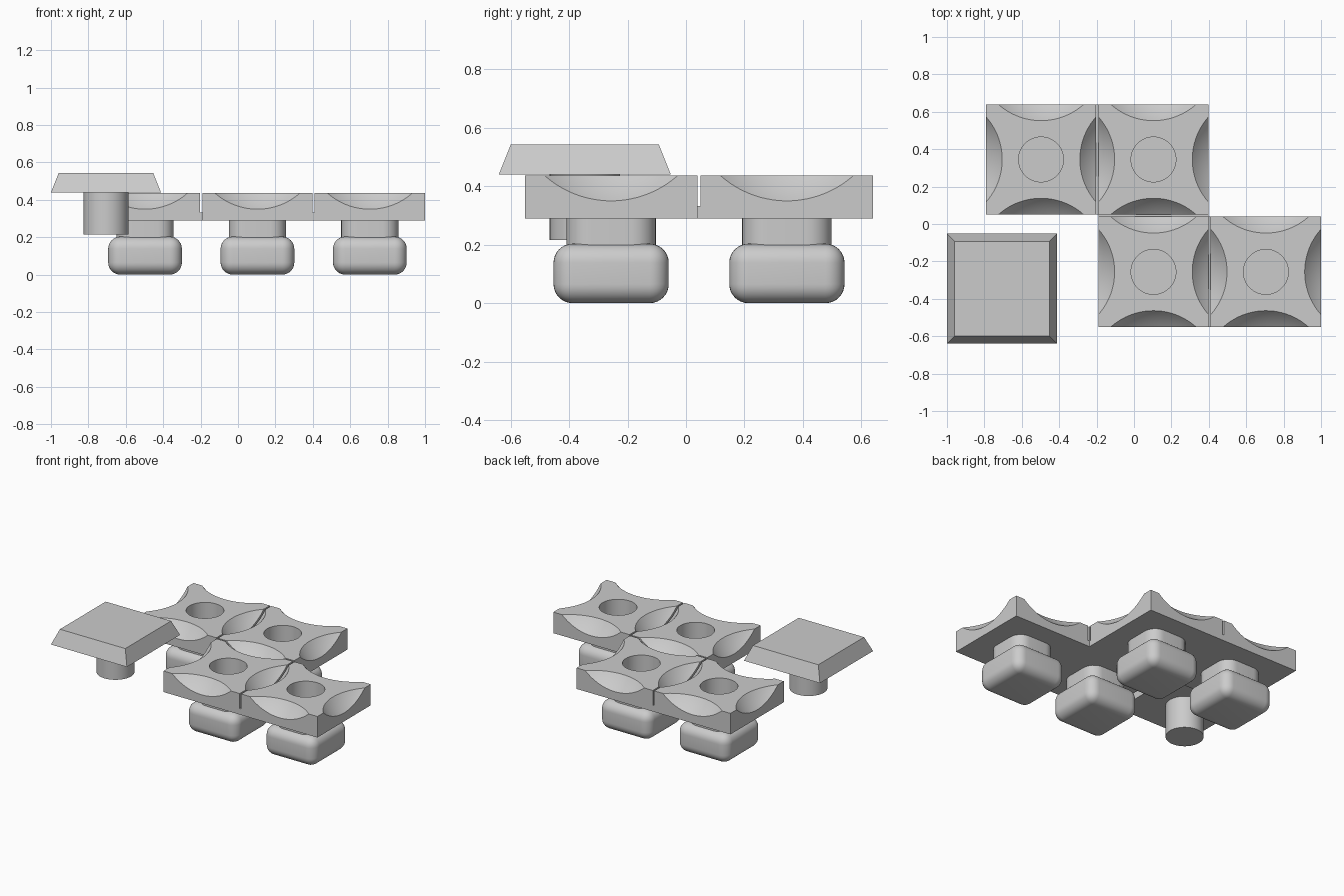
import bpy, bmesh, math
from mathutils import Matrix

if "Cube" in bpy.data.objects:
    bpy.data.objects.remove(bpy.data.objects["Cube"])

grey = bpy.data.materials.new("grey plastic")
grey.diffuse_color = (0.6, 0.6, 0.6, 1)
grey.use_nodes = True
grey.node_tree.nodes["Principled BSDF"].inputs["Base Color"].default_value = grey.diffuse_color

TOP, BOTTOM, HALF, PITCH = 0.437, 0.29, 0.295, 0.601
HINGE_TOP = 0.332
HOLE_R, HOLE_FLOOR = 0.12, 0.21


def finish(name, bm):
    mesh = bpy.data.meshes.new(name)
    bmesh.ops.recalc_face_normals(bm, faces=bm.faces)
    bm.to_mesh(mesh)
    bm.free()
    mesh.materials.append(grey)
    ob = bpy.data.objects.new(name, mesh)
    bpy.context.collection.objects.link(ob)
    return ob


def box(name, x, y, z, vertical=0, rounding=0):
    """Box from (min, max) ranges; bevel upright edges or all edges."""
    bm = bmesh.new()
    size = [r[1] - r[0] for r in (x, y, z)]
    mid = [(r[1] + r[0]) / 2 for r in (x, y, z)]
    bmesh.ops.create_cube(bm, size=1, matrix=Matrix.Translation(mid) @ Matrix.Diagonal((*size, 1)))
    if vertical or rounding:
        edges = [e for e in bm.edges if rounding or abs(e.verts[0].co.z - e.verts[1].co.z) > 0.01]
        bmesh.ops.bevel(bm, geom=edges, offset=vertical or rounding, segments=8,
                        profile=0.5, affect='EDGES')
    return finish(name, bm)


def cylinder(name, x, y, z0, z1, r):
    bm = bmesh.new()
    bmesh.ops.create_cone(bm, cap_ends=True, segments=64, radius1=r, radius2=r, depth=z1 - z0,
                          matrix=Matrix.Translation((x, y, (z0 + z1) / 2)))
    return finish(name, bm)


def smooth(ob):
    bpy.ops.object.select_all(action='DESELECT')
    ob.select_set(True)
    bpy.context.view_layer.objects.active = ob
    bpy.ops.object.shade_smooth_by_angle(angle=math.radians(30))


def cut(ob, cutters):
    bpy.context.view_layer.objects.active = ob
    for c in cutters:
        mod = ob.modifiers.new("cut", 'BOOLEAN')
        mod.operation, mod.solver, mod.object = 'DIFFERENCE', 'EXACT', c
        bpy.ops.object.modifier_apply(modifier=mod.name)


# Cutters: peg hole and four ball-shaped scoops, one per tile side
hole = cylinder("hole_cutter", 0, 0, HOLE_FLOOR, 0.6, HOLE_R)
out, ball_r = 0.255, 0.427
scoops = []
for i in range(4):
    a = i * math.pi / 2
    bm = bmesh.new()
    bmesh.ops.create_uvsphere(
        bm, u_segments=96, v_segments=64, radius=ball_r,
        matrix=Matrix.Translation(((HALF + out) * math.cos(a), (HALF + out) * math.sin(a), TOP + out)))
    scoops.append(finish("scoop_cutter", bm))

# One tile with its neck and rounded foot
span = (-HALF, HALF)
tile = box("tile", span, span, (BOTTOM, TOP))
cut(tile, scoops + [hole])
neck = box("neck", (-0.153, 0.153), (-0.153, 0.153), (0.15, 0.3), vertical=0.085)
cut(neck, [hole])
foot = box("foot", (-0.197, 0.197), (-0.197, 0.197), (0, 0.203), rounding=0.065)
for part in (tile, neck, foot):
    smooth(part)
for c in scoops + [hole]:
    bpy.data.objects.remove(c)

# Four tiles in a stepped layout
X, Y = 0.705, -0.256
centres = [(X, Y), (X - PITCH, Y), (X - PITCH, Y + PITCH), (X - 2 * PITCH, Y + PITCH)]
for i, (x, y) in enumerate(centres):
    for part in (tile, neck, foot):
        ob = part
        if i:
            ob = part.copy()
            bpy.context.collection.objects.link(ob)
        ob.location = (x, y, 0)

# Thin hinges bridging neighbouring tiles
gap = PITCH / 2 - HALF
for (ax, ay), (bx, by) in zip(centres, centres[1:]):
    mx, my = (ax + bx) / 2, (ay + by) / 2
    hx, hy = (gap, HALF) if ay == by else (HALF, gap)
    box("hinge", (mx - hx, mx + hx), (my - hy, my + hy), (BOTTOM, HINGE_TOP))

# Loose cap with sloping sides, and its peg
cx, cy = -0.706, -0.346
bm = bmesh.new()
bmesh.ops.create_cone(bm, cap_ends=True, segments=4, radius1=0.294 * math.sqrt(2),
                      radius2=0.253 * math.sqrt(2), depth=0.102,
                      matrix=Matrix.Translation((cx, cy, 0.491)) @ Matrix.Rotation(math.pi / 4, 4, 'Z'))
finish("cap", bm)
smooth(cylinder("cap_peg", cx, cy, 0.215, 0.441, HOLE_R))
